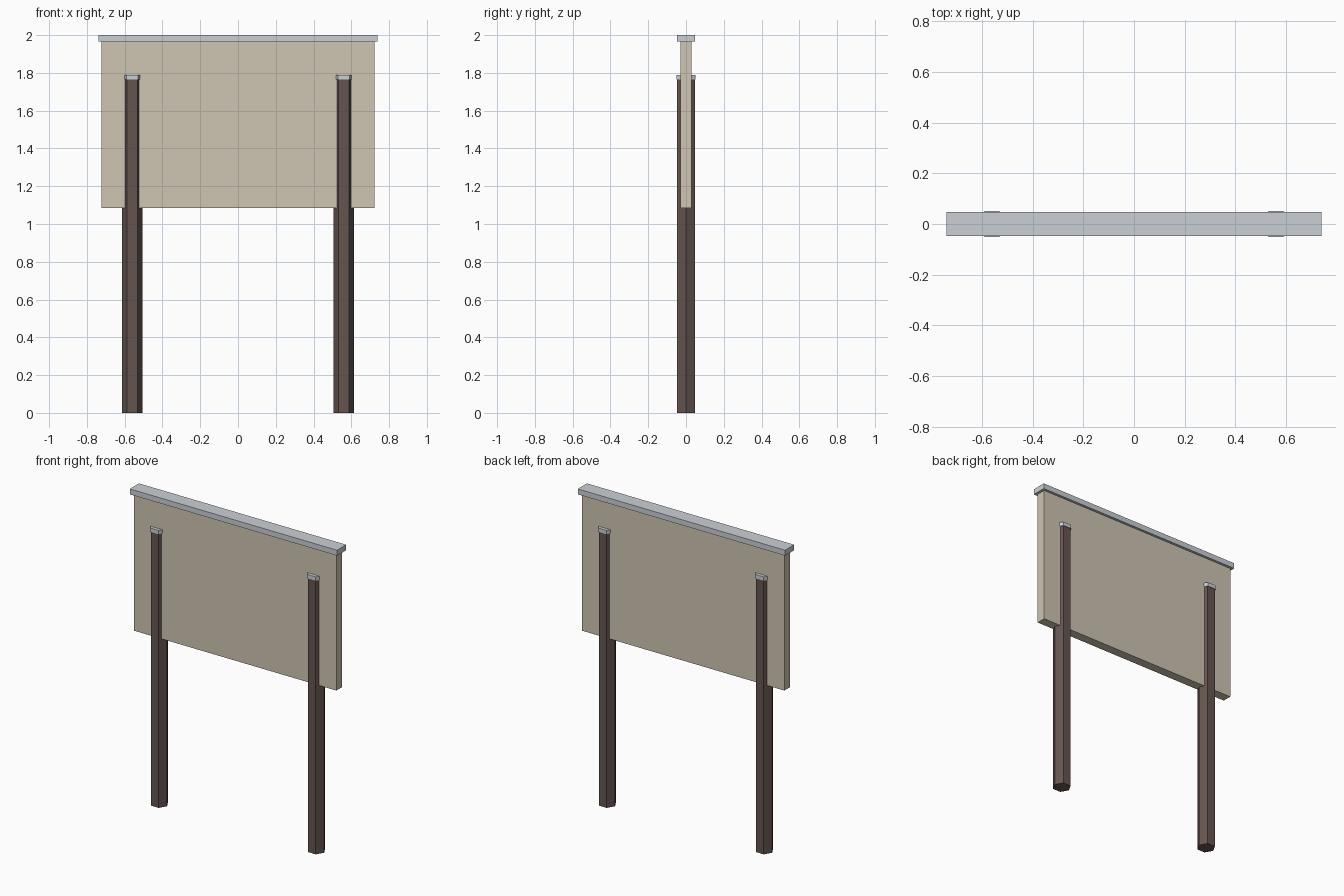
import bpy
import math

if "Cube" in bpy.data.objects:
    bpy.data.objects.remove(bpy.data.objects["Cube"])


def material(name, color):
    m = bpy.data.materials.new(name)
    m.diffuse_color = (*color, 1)
    m.use_nodes = True
    m.node_tree.nodes["Principled BSDF"].inputs["Base Color"].default_value = m.diffuse_color
    return m


WOOD = material("dark_wood", (0.13, 0.09, 0.08))
BOARD = material("beige_board", (0.62, 0.56, 0.45))
METAL = material("light_metal", (0.60, 0.63, 0.66))


def box(name, half_x, half_y, z0, z1, mat):
    bpy.ops.mesh.primitive_cube_add(size=1, location=(0, 0, (z0 + z1) / 2))
    ob = bpy.context.object
    ob.name = name
    ob.scale = (2 * half_x, 2 * half_y, z1 - z0)
    bpy.ops.object.transform_apply(location=False, rotation=False, scale=True)
    ob.data.materials.append(mat)


def hex_prism(name, x, radius, z0, z1, mat):
    # six sides, flat face towards the front, corners on the x axis
    bpy.ops.mesh.primitive_cylinder_add(vertices=6, radius=radius, depth=z1 - z0,
                                        location=(x, 0, (z0 + z1) / 2),
                                        rotation=(0, 0, math.radians(30)))
    ob = bpy.context.object
    ob.name = name
    bpy.ops.object.transform_apply(location=False, rotation=True, scale=False)
    ob.data.materials.append(mat)


# Board and its top rail
box("board_panel", 0.722, 0.03, 1.085, 1.965, BOARD)
box("top_rail", 0.739, 0.0465, 1.965, 2.0, METAL)

# Two hexagonal posts with caps
for side, x in (("left", -0.56), ("right", 0.56)):
    hex_prism(f"{side}_post", x, 0.0545, 0.0, 1.765, WOOD)
    hex_prism(f"{side}_post_cap", x, 0.0595, 1.765, 1.79, METAL)
